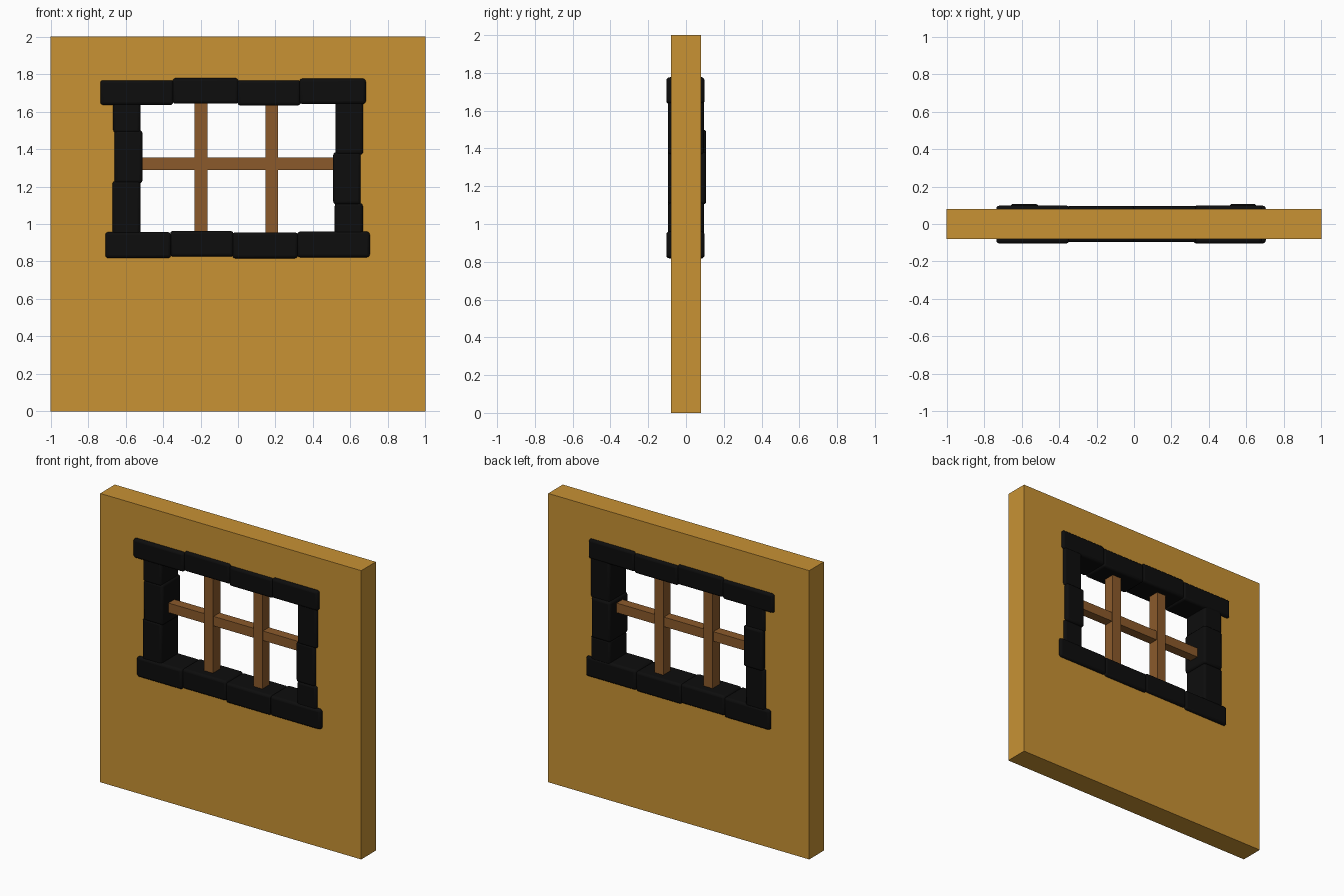
import bpy, bmesh

if "Cube" in bpy.data.objects:
    bpy.data.objects.remove(bpy.data.objects["Cube"])


def material(name, rgb):
    m = bpy.data.materials.new(name)
    m.diffuse_color = (*rgb, 1.0)
    m.use_nodes = True
    m.node_tree.nodes["Principled BSDF"].inputs["Base Color"].default_value = m.diffuse_color
    return m


OCHRE = material("ochre plaster", (0.578, 0.287, 0.034))
BLACK = material("black stone", (0.004, 0.004, 0.004))
BROWN = material("brown wood", (0.258, 0.102, 0.024))


def finish(name, bm, mat):
    bmesh.ops.recalc_face_normals(bm, faces=bm.faces)
    mesh = bpy.data.meshes.new(name)
    bm.to_mesh(mesh)
    bm.free()
    mesh.materials.append(mat)
    ob = bpy.data.objects.new(name, mesh)
    bpy.context.collection.objects.link(ob)
    return ob


def block(name, x, y, z, mat, bevel=0.0):
    """Box from (min, max) ranges, optionally with rounded edges."""
    bm = bmesh.new()
    bmesh.ops.create_cube(bm, size=1)
    for v in bm.verts:
        for i, (lo, hi) in enumerate((x, y, z)):
            v.co[i] = lo if v.co[i] < 0 else hi
    ob = finish(name, bm, mat)
    if bevel:
        mod = ob.modifiers.new("rounded edges", 'BEVEL')
        mod.width = bevel
        mod.segments = 3
        bpy.context.view_layer.objects.active = ob
        ob.select_set(True)
        bpy.ops.object.shade_smooth_by_angle()
        ob.select_set(False)
    return ob


# Wall panel with a window opening hidden behind the stones
def rectangle(x, z0, z1):
    return [(-x, z0), (x, z0), (x, z1), (-x, z1)]


bm = bmesh.new()
rings = {}
for side in (-0.08, 0.08):
    for key, pts in (("out", rectangle(1.0, 0, 2)), ("in", rectangle(0.59, 0.89, 1.7))):
        rings[key, side] = [bm.verts.new((px, side, pz)) for px, pz in pts]


def bridge(a, b):
    for i in range(4):
        j = (i + 1) % 4
        bm.faces.new((a[i], a[j], b[j], b[i]))


for side in (-0.08, 0.08):
    bridge(rings["out", side], rings["in", side])
for key in ("out", "in"):
    bridge(rings[key, -0.08], rings[key, 0.08])
finish("wall", bm, OCHRE)

# Surround stones: x0, x1, z0, z1, front y, back y
stones = {
    "lintel_stone": [
        (-0.735, -0.345, 1.635, 1.767, -0.104, 0.098),
        (-0.350, 0.003, 1.642, 1.778, -0.097, 0.096),
        (-0.003, 0.334, 1.632, 1.767, -0.097, 0.096),
        (0.328, 0.682, 1.640, 1.776, -0.104, 0.098)],
    "sill_stone": [
        (-0.708, -0.358, 0.818, 0.957, -0.104, 0.098),
        (-0.362, -0.024, 0.826, 0.963, -0.097, 0.096),
        (-0.030, 0.320, 0.817, 0.955, -0.097, 0.096),
        (0.316, 0.703, 0.822, 0.960, -0.104, 0.098)],
    "left_jamb_stone": [
        (-0.666, -0.520, 1.485, 1.660, -0.095, 0.095),
        (-0.660, -0.510, 1.217, 1.500, -0.095, 0.107),
        (-0.670, -0.520, 0.940, 1.230, -0.095, 0.095)],
    "right_jamb_stone": [
        (0.519, 0.668, 1.370, 1.660, -0.095, 0.095),
        (0.508, 0.655, 1.104, 1.384, -0.095, 0.107),
        (0.516, 0.666, 0.940, 1.112, -0.095, 0.095)],
}
for name, rows in stones.items():
    for i, (x0, x1, z0, z1, y0, y1) in enumerate(rows, 1):
        block(f"{name}_{i}", (x0, x1), (y0, y1), (z0, z1), BLACK, 0.016)

# Wooden window bars
for i, cx in enumerate((-0.198, 0.180), 1):
    block(f"vertical_bar_{i}", (cx - 0.034, cx + 0.034), (-0.04, 0.04), (0.94, 1.655), BROWN)
block("horizontal_bar", (-0.525, 0.525), (-0.033, 0.033), (1.288, 1.354), BROWN)
